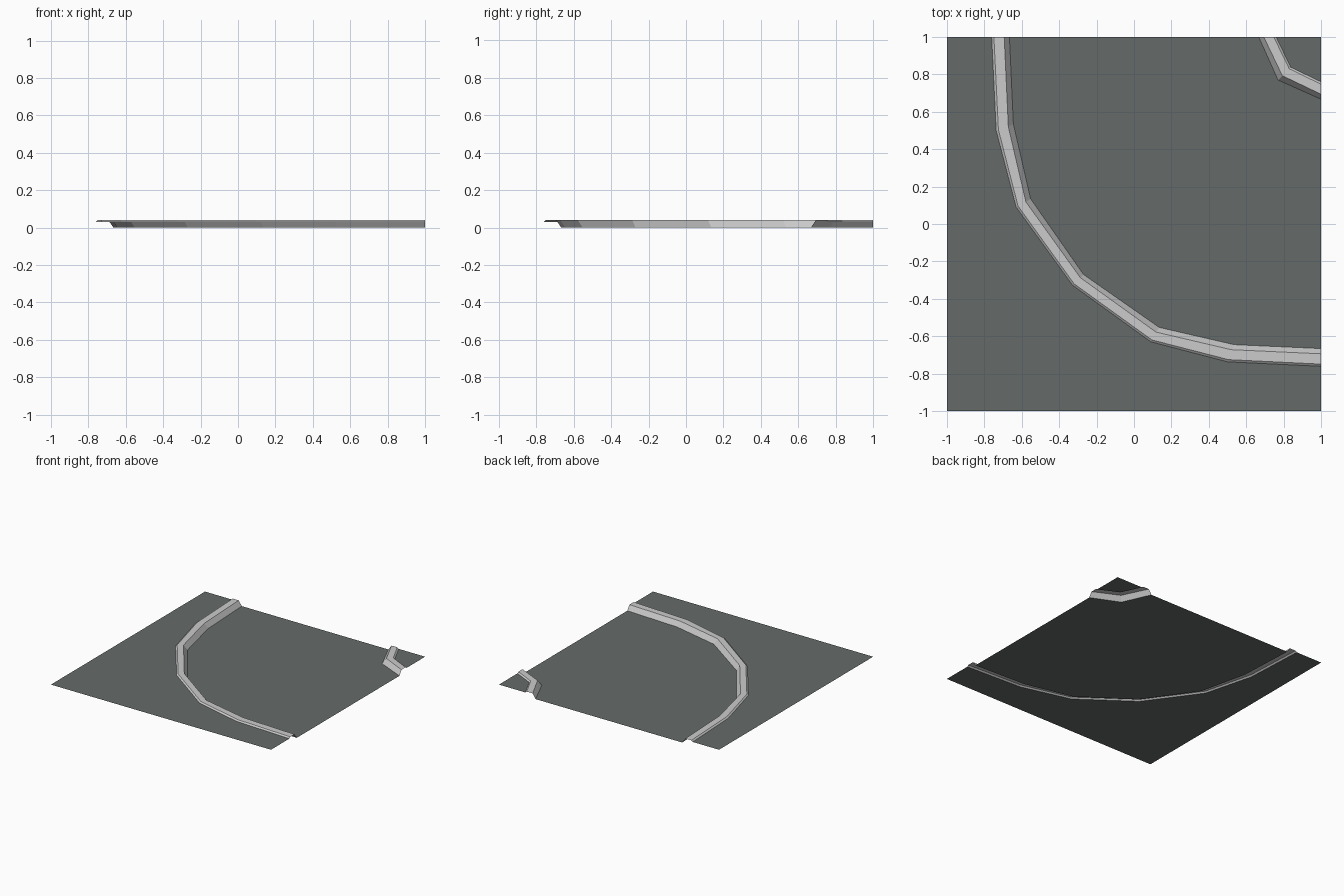
import bpy, bmesh

if "Cube" in bpy.data.objects:
    bpy.data.objects.remove(bpy.data.objects["Cube"])

ROAD_Z, WALK_Z, CURB_Z = 0.0, 0.03, 0.04


def material(name, rgb):
    m = bpy.data.materials.new(name)
    m.diffuse_color = (*rgb, 1)
    m.use_nodes = True
    m.node_tree.nodes["Principled BSDF"].inputs["Base Color"].default_value = m.diffuse_color
    return m


asphalt = material("dark grey asphalt", (0.13, 0.147, 0.144))
stone = material("light grey stone", (0.60, 0.60, 0.60))


def mirrored(half):
    """Complete a half path across the diagonal x = y (last point lies on it)."""
    return half + [(y, x) for x, y in reversed(half[:-1])]


def add_object(name, faces, mat):
    bm = bmesh.new()
    for pts in faces:
        bm.faces.new([bm.verts.new(p) for p in pts])
    bmesh.ops.remove_doubles(bm, verts=bm.verts, dist=1e-5)
    bm.normal_update()
    for f in bm.faces:          # open sheets: everything faces up
        if f.normal.z < 0:
            f.normal_flip()
    me = bpy.data.meshes.new(name)
    bm.to_mesh(me)
    bm.free()
    me.materials.append(mat)
    ob = bpy.data.objects.new(name, me)
    bpy.context.collection.objects.link(ob)
    return ob


def flat(points, z):
    return [(x, y, z) for x, y in points]


def add_curb(name, rails):
    heights = (ROAD_Z, CURB_Z, CURB_Z, WALK_Z)
    rows = [flat(r, z) for r, z in zip(rails, heights)]
    faces = []
    for a, b in zip(rows, rows[1:]):
        for i in range(len(a) - 1):
            faces.append((a[i], a[i + 1], b[i + 1], b[i]))
    add_object(name, faces, stone)


# Rails run from road edge, over the crest, to the pavement edge
outer = [mirrored(h) for h in (
    [(-0.666, 1), (-0.645, 0.535), (-0.553, 0.135), (-0.27, -0.27)],
    [(-0.694, 1), (-0.672, 0.52), (-0.578, 0.118), (-0.287, -0.287)],
    [(-0.749, 1), (-0.725, 0.505), (-0.620, 0.096), (-0.320, -0.320)],
    [(-0.761, 1), (-0.737, 0.50), (-0.630, 0.09), (-0.328, -0.328)],
)]
inner = [mirrored(h) for h in (
    [(0.667, 1), (0.770, 0.770)],
    [(0.694, 1), (0.793, 0.793)],
    [(0.747, 1), (0.830, 0.830)],
    [(0.760, 1), (0.838, 0.838)],
)]

# Curbs
add_curb("outer_curb", outer)
add_curb("inner_curb", inner)

# Sunken curved road between the curbs
add_object("road", [flat(outer[0] + inner[0][::-1], ROAD_Z)], asphalt)

# Raised pavements
add_object("outer_pavement",
           [flat(outer[3] + [(1, -1), (-1, -1), (-1, 1)], WALK_Z)], asphalt)
add_object("inner_pavement", [flat(inner[3] + [(1, 1)], WALK_Z)], asphalt)
